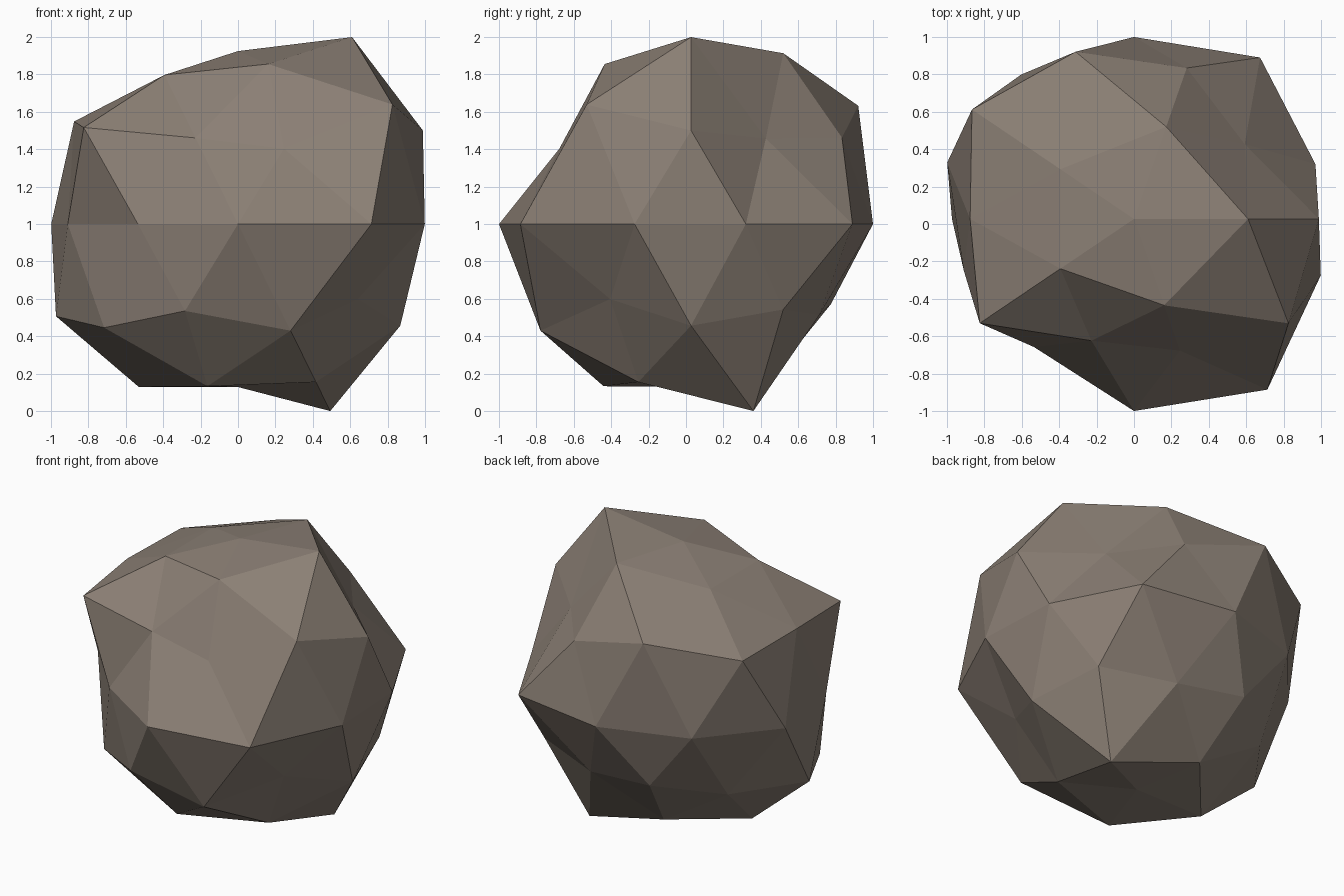
import bpy, bmesh, math

if "Cube" in bpy.data.objects:
    bpy.data.objects.remove(bpy.data.objects["Cube"])

# Stone colour
stone = bpy.data.materials.new("warm_grey_stone")
stone.diffuse_color = (0.26, 0.215, 0.178, 1)
stone.use_nodes = True
stone.node_tree.nodes["Principled BSDF"].inputs["Base Color"].default_value = stone.diffuse_color

# Radii of the lumpy ball by ring: unit height, first azimuth, radii counter-clockwise
RINGS = [
    (1.0, 0, [0.913]),
    (0.8506, 0, [1.16, 1.06, 0.925, 0.925, 0.993]),
    (0.5257, 36, [0.86, 1.188, 1.03, 0.865, 1.2]),
    (0.4472, 0, [1.105, 1.02, 1.197, 1.14, 0.89]),
    (0.0, 18, [1.02, 1.147, 1.046, 1.026, 1.05, 0.957, 0.91, 1.104, 1.213, 1.05]),
    (-0.4472, 36, [1.008, 0.945, 1.088, 1.025, 0.885]),
    (-0.5257, 0, [1.02, 0.912, 0.945, 1.04, 1.07]),
    (-0.8506, 36, [1.16, 0.942, 1.01, 1.006, 0.98]),
    (-1.0, 0, [0.86]),
]


def radius_at(co):
    height, start, radii = min(RINGS, key=lambda ring: abs(ring[0] - co.z))
    step = 360 / len(radii)
    azimuth = math.degrees(math.atan2(co.y, co.x))
    return radii[round((azimuth - start) / step) % len(radii)]


# Boulder: low-poly ball pushed in and out along its own directions
bm = bmesh.new()
bmesh.ops.create_icosphere(bm, subdivisions=2, radius=1)
for v in bm.verts:
    d = v.co.normalized()
    r = radius_at(d)
    v.co = (d.x * r, 0.027 + 0.93 * d.y * r, 1 + 1.013 * d.z * r)
# Rest the lowest corner on the ground
lowest = min(v.co.z for v in bm.verts)
for v in bm.verts:
    v.co.z -= lowest
bmesh.ops.recalc_face_normals(bm, faces=bm.faces)

mesh = bpy.data.meshes.new("boulder")
bm.to_mesh(mesh)
bm.free()
mesh.materials.append(stone)
boulder = bpy.data.objects.new("boulder", mesh)
bpy.context.collection.objects.link(boulder)
